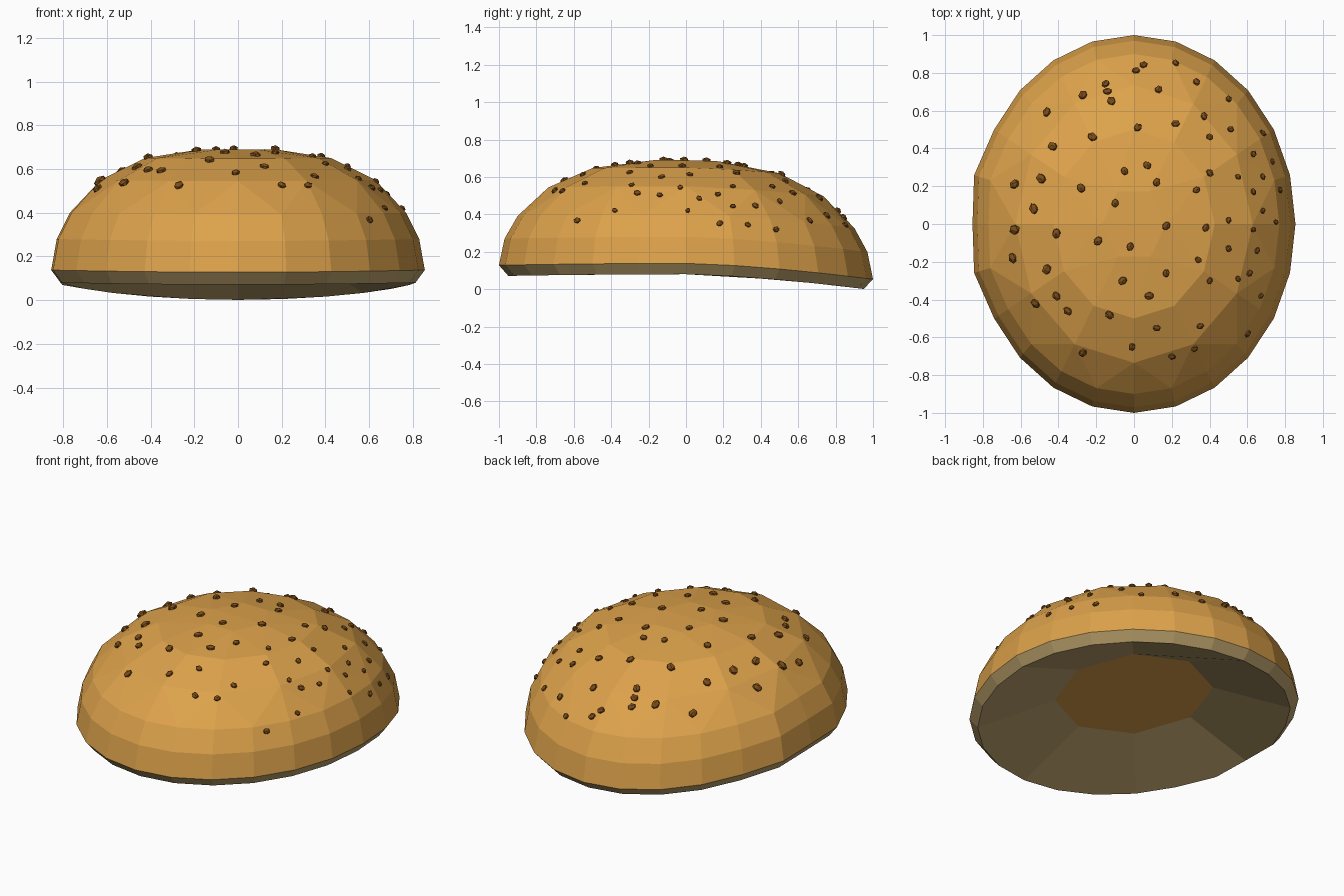
import bpy, bmesh, math, random
from mathutils import Vector
from mathutils.bvhtree import BVHTree

if "Cube" in bpy.data.objects:
    bpy.data.objects.remove(bpy.data.objects["Cube"])

random.seed(4)
N, WIDTH = 24, 0.855


def material(name, rgb):
    m = bpy.data.materials.new(name)
    m.diffuse_color = (*rgb, 1)
    m.use_nodes = True
    m.node_tree.nodes["Principled BSDF"].inputs["Base Color"].default_value = m.diffuse_color
    return m


crust_mat = material("crust", (0.72, 0.36, 0.07))
bread_mat = material("bread", (0.50, 0.36, 0.15))
seed_mat = material("seed", (0.20, 0.075, 0.01))


def sag(y):
    # the bun droops towards its back end
    return 0.085 * y ** 1.5 if y > 0 else 0.01 * y * y


def ring(bm, r, z, step=1, droop=1.0):
    verts = []
    for i in range(0, N, step):
        a = 2 * math.pi * i / N
        x, y = WIDTH * r * math.cos(a), r * math.sin(a)
        if i in (11, 13) and r > 0.8:      # flatter left side
            x = -WIDTH * r * 0.99
        verts.append(bm.verts.new((x, y, z - droop * sag(y))))
    return verts


def bridge(bm, fine, coarse):
    # join two rings; the second may have a fraction of the sides
    n, s = len(coarse), len(fine) // len(coarse)
    for k in range(n):
        low = [fine[(k * s + j) % len(fine)] for j in range(s + 1)]
        bm.faces.new(low + [coarse[(k + 1) % n], coarse[k]])


def finish(bm, name, *mats):
    mesh = bpy.data.meshes.new(name)
    bm.to_mesh(mesh)
    ob = bpy.data.objects.new(name, mesh)
    bpy.context.collection.objects.link(ob)
    for m in mats:
        mesh.materials.append(m)
    return ob


# domed crust: (radius, height, side reduction)
bm = bmesh.new()
profile = [(1, .138, 1), (.97, .28, 1), (.9, .40, 1), (.735, .55, 2), (.5, .65, 2), (.2, .69, 4)]
rings = [ring(bm, *p) for p in profile]
for a, b in zip(rings, rings[1:]):
    bridge(bm, a, b)
bm.faces.new(rings[-1])
bmesh.ops.triangulate(bm, faces=[f for f in bm.faces if len(f.verts) > 4])
bm.normal_update()
tree = BVHTree.FromBMesh(bm)
finish(bm, "bun_crust", crust_mat)
bm.free()

# bread edge and hollowed underside
bm = bmesh.new()
rim = ring(bm, 1, .138)
edge = ring(bm, .95, .08)
hollow = ring(bm, .48, .21, 3, 0.2)
bridge(bm, rim, edge)
bridge(bm, edge, hollow)
cap = bm.faces.new(hollow)
cap.material_index = 1
for f in bm.faces:
    f.normal_flip()
bmesh.ops.recalc_face_normals(bm, faces=bm.faces[:])
cap.normal_update()
if cap.normal.z > 0:
    bmesh.ops.reverse_faces(bm, faces=bm.faces[:])
finish(bm, "bun_underside", bread_mat, crust_mat)
bm.free()

# seeds scattered over the crust (x, y seen from the top)
spots = [
    (.01, .81), (.05, .84), (.22, .85), (.33, .75), (.13, .71), (.5, .66), (-.15, .74), (-.14, .70),
    (-.12, .65), (-.27, .68), (-.46, .59), (.37, .57), (.22, .53), (.02, .51), (.51, .50), (.40, .46),
    (-.22, .46), (-.43, .41), (.68, .48), (.63, .37), (.73, .33), (.07, .31), (-.05, .28), (.40, .27),
    (.55, .25), (.68, .25), (-.63, .21), (-.49, .24), (-.28, .19), (.12, .22), (.33, .18), (.63, .17),
    (.77, .18), (-.1, .11), (-.53, .08), (.68, .07), (.5, .02), (.75, .01), (.17, -.01), (.38, -.02),
    (.63, -.03), (-.63, -.03), (-.41, -.05), (-.19, -.09), (-.02, -.12), (.5, -.13), (.65, -.14), (-.64, -.18),
    (.34, -.19), (-.46, -.24), (.17, -.26), (.61, -.26), (.40, -.30), (.55, -.29), (-.06, -.3), (-.41, -.38),
    (-.52, -.42), (-.35, -.46), (-.13, -.48), (.08, -.38), (.67, -.38), (.12, -.55), (.35, -.54), (.6, -.58),
    (-.01, -.65), (-.27, -.68), (.2, -.7), (.32, -.66)]
bm = bmesh.new()
for x, y in spots:
    hit, normal, _, _ = tree.ray_cast(Vector((x, y, 2)), Vector((0, 0, -1)))
    if hit is None:
        continue
    if normal.z < 0:
        normal = -normal
    size = 0.024 - 0.008 * x + random.uniform(-.002, .002)
    spin = random.uniform(0, math.tau)
    turn = normal.to_track_quat('Z', 'Y')
    new = bmesh.ops.create_icosphere(bm, subdivisions=1, radius=size)["verts"]
    for v in new:
        p = Vector((v.co.x * 1.1, v.co.y * .9, v.co.z * .7))
        c, s = math.cos(spin), math.sin(spin)
        p = Vector((p.x * c - p.y * s, p.x * s + p.y * c, p.z))
        v.co = hit + normal * 0.003 + turn @ p
finish(bm, "seeds", seed_mat)
bm.free()
